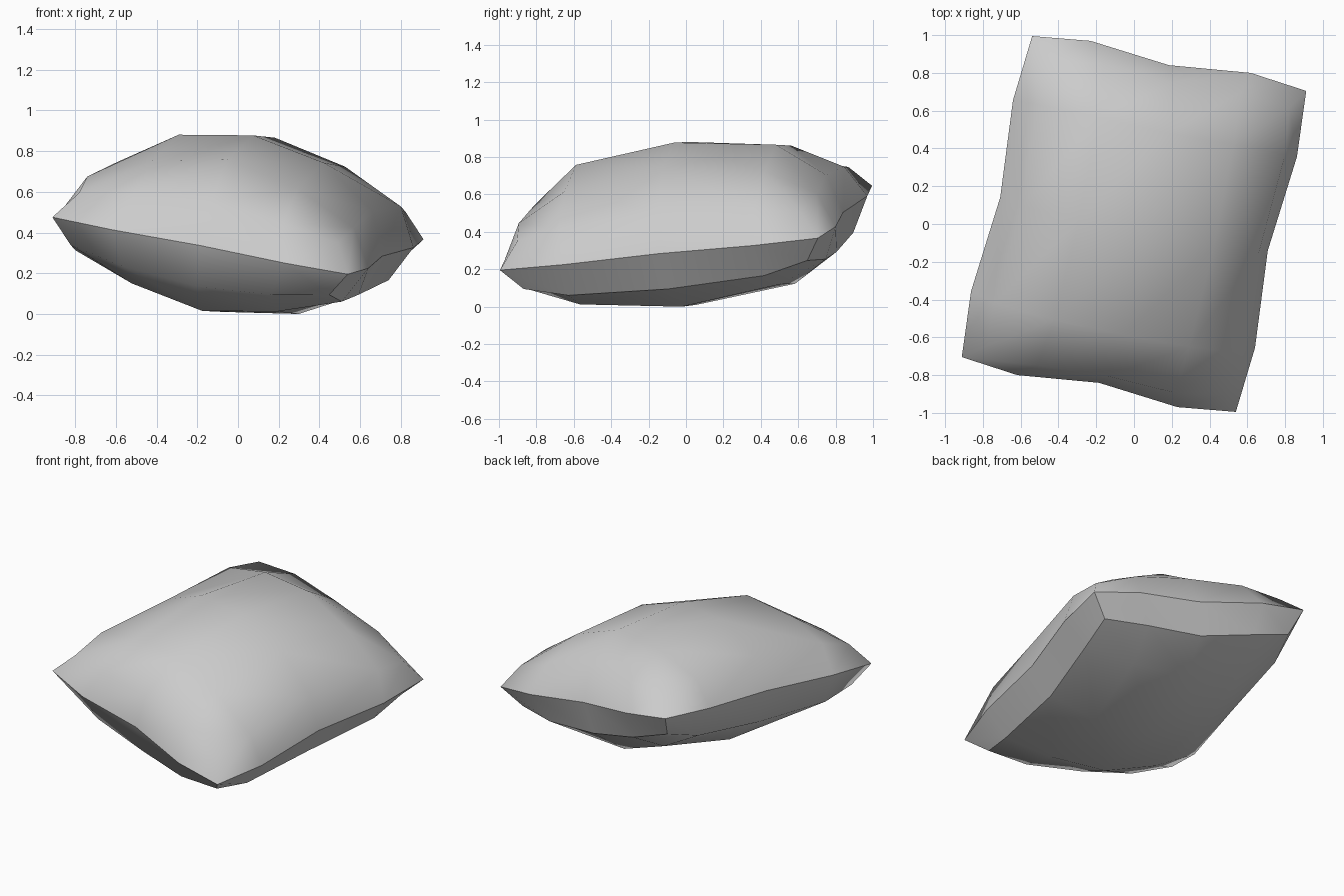
import bpy
import bmesh
from mathutils import Vector, Matrix

cube = bpy.data.objects.get("Cube")
if cube:
    bpy.data.objects.remove(cube)

# One quarter of the cushion: (column, row) -> across, along, puff height
PUFF = {(0, 0): (0, 0, .467), (1, 0): (.37, 0, .40), (0, 1): (0, .55, .40),
        (1, 1): (.37, .55, .325), (2, 0): (.65, 0, .21), (2, 1): (.68, .54, .185),
        (0, 2): (0, .80, .21), (1, 2): (.38, .82, .18), (2, 2): (.66, .78, .13)}
SEAM = {(2, 0): (.735, 0, 0), (2, 1): (.78, .52, 0), (0, 2): (0, .865, 0),
        (1, 2): (.44, .91, 0), (2, 2): (.753, .874, 0)}
STEPS = range(-2, 3)


def sign(n):
    return (n > 0) - (n < 0)


def place(table, i, j, side=1):
    """Mirror a quarter point into its own quadrant and side."""
    u, v, h = table[abs(i), abs(j)]
    if side < 0 and max(abs(i), abs(j)) < 2:
        h *= .9  # underside is a little flatter
    return Vector((sign(i) * u, sign(j) * v, side * h))


bm = bmesh.new()
cells = [(i, j) for i in STEPS for j in STEPS]
rim = ([(i, -2) for i in range(-2, 2)] + [(2, j) for j in range(-2, 2)]
       + [(i, 2) for i in range(2, -2, -1)] + [(-2, j) for j in range(2, -2, -1)])
seam = {c: bm.verts.new(place(SEAM, *c)) for c in rim}
pairs = list(zip(rim, rim[1:] + rim[:1]))

# Puffed top and underside, each joined to the seam by a steep band
for side in (1, -1):
    sheet = {c: bm.verts.new(place(PUFF, *c, side)) for c in cells}
    for i in range(-2, 2):
        for j in range(-2, 2):
            bm.faces.new([sheet[c] for c in ((i, j), (i + 1, j), (i + 1, j + 1), (i, j + 1))])
    for a, b in pairs:
        bm.faces.new((seam[a], seam[b], sheet[b], sheet[a]))
bmesh.ops.recalc_face_normals(bm, faces=bm.faces)
for f in bm.faces:
    f.smooth = True

# Sharp seam, plus creases under the left and back borders
for a, b in pairs:
    bm.edges.get((seam[a], seam[b])).smooth = False
    if (a[0] == b[0] == 2) or (a[1] == b[1] == 2):
        bm.edges.get((sheet[a], sheet[b])).smooth = False
for c in ((2, -2), (2, 2), (-2, 2)):
    bm.edges.get((seam[c], sheet[c])).smooth = False

# Tilt the cushion and rest it on the ground
across = Vector((1.45, -.29, -.28)).normalized()
normal = across.cross(Vector((.38, 1.70, .17))).normalized()
along = normal.cross(across)
bm.transform(Matrix((across, along, normal)).transposed().to_4x4())
low = min(v.co.z for v in bm.verts)
bmesh.ops.translate(bm, verts=bm.verts, vec=(0, 0, -low))

mesh = bpy.data.meshes.new("cushion")
bm.to_mesh(mesh)
bm.free()
cushion = bpy.data.objects.new("cushion", mesh)
bpy.context.collection.objects.link(cushion)

# Plain grey cloth
cloth = bpy.data.materials.new("grey cloth")
cloth.use_nodes = True
grey = (.6, .6, .6, 1)
cloth.diffuse_color = grey
cloth.node_tree.nodes["Principled BSDF"].inputs["Base Color"].default_value = grey
mesh.materials.append(cloth)
